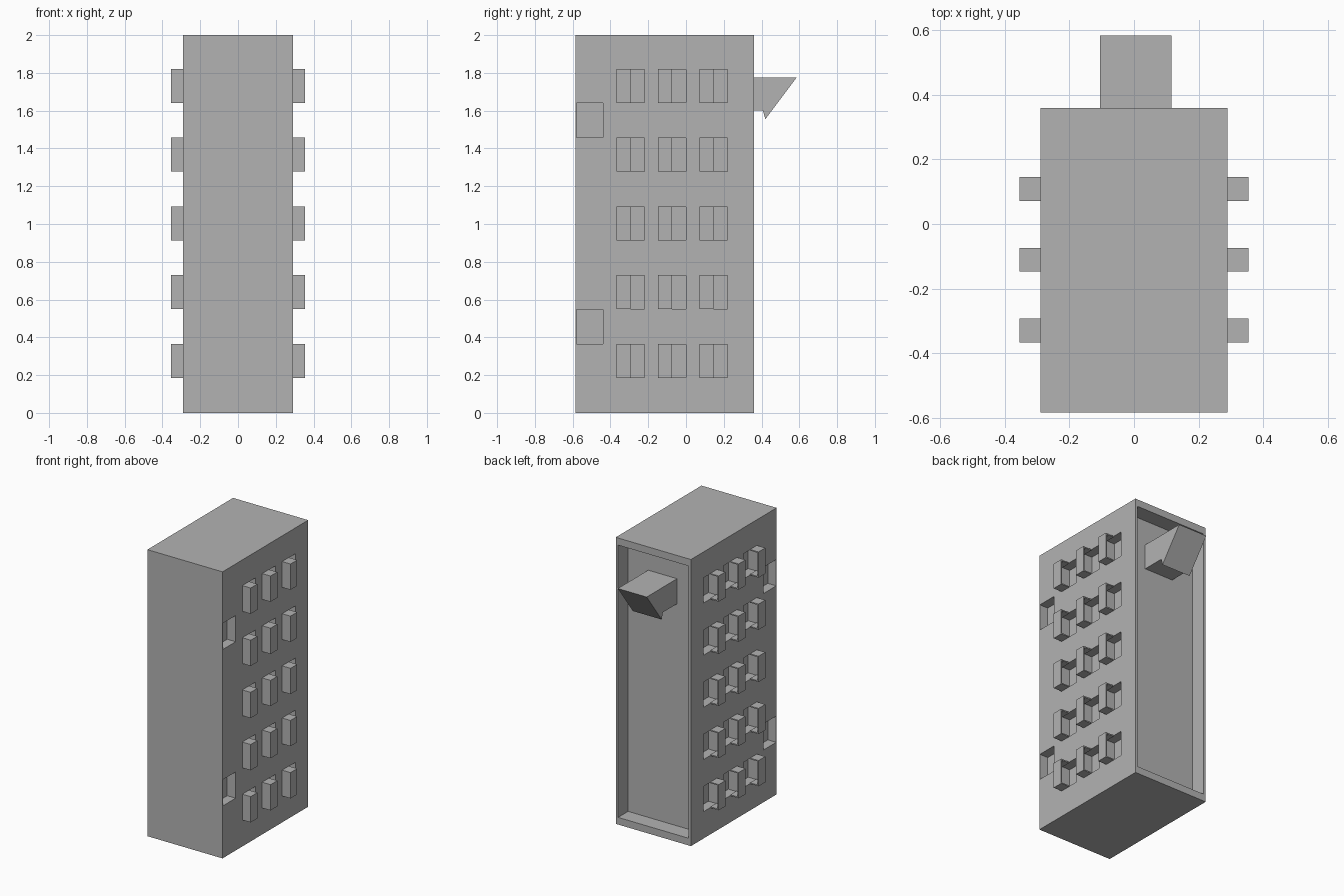
import bpy, bmesh
from mathutils import Vector

if "Cube" in bpy.data.objects:
    bpy.data.objects.remove(bpy.data.objects["Cube"])

grey = bpy.data.materials.new("plain_grey")
grey.diffuse_color = (0.45, 0.45, 0.45, 1)
grey.use_nodes = True
grey.node_tree.nodes["Principled BSDF"].inputs["Base Color"].default_value = grey.diffuse_color


def add_box(bm, lo, hi):
    lo, hi = Vector(lo), Vector(hi)
    geo = bmesh.ops.create_cube(bm, size=1)
    size, mid = hi - lo, (lo + hi) / 2
    for v in geo["verts"]:
        v.co = Vector((v.co.x * size.x, v.co.y * size.y, v.co.z * size.z)) + mid


def side_box(bm, side, x0, x1, y0, y1, z0, z1):
    a, b = sorted((side * x0, side * x1))
    add_box(bm, (a, y0, z0), (b, y1, z1))


def make(name, bm):
    bmesh.ops.recalc_face_normals(bm, faces=bm.faces)
    mesh = bpy.data.meshes.new(name)
    bm.to_mesh(mesh)
    bm.free()
    mesh.materials.append(grey)
    obj = bpy.data.objects.new(name, mesh)
    bpy.context.collection.objects.link(obj)
    return obj


W, FRONT, BACK = 0.29, -0.585, 0.36
ROWS = [0.185 + 0.364 * i for i in range(5)]
COLS = [-0.367, -0.148, 0.072]
H, HALF, DEPTH, T = 0.18, 0.074, 0.065, 0.008

# Main block
bm = bmesh.new()
add_box(bm, (-W, FRONT, 0), (W, BACK, 2))
body = make("body", bm)

# Cutter for the rear recess, the window pockets and the front corner pockets
bm = bmesh.new()
add_box(bm, (-W + 0.018, 0.25, 0.05), (W - 0.018, BACK + 0.1, 1.95))
for s in (-1, 1):
    for z in ROWS:
        for y in COLS:
            side_box(bm, s, W - DEPTH, W + 0.1, y + 0.002, y + 2 * HALF, z + 0.002, z + H - 0.002)
    for z in (0.365, 1.457):
        side_box(bm, s, W - DEPTH, W + 0.1, FRONT + 0.004, -0.44, z, z + 0.183)
cutter = make("recess_cutter", bm)
cutter.hide_render = True

mod = body.modifiers.new("recesses", "BOOLEAN")
mod.operation = "DIFFERENCE"
mod.solver = "EXACT"
mod.object = cutter
bpy.context.view_layer.objects.active = body
bpy.ops.object.modifier_apply(modifier=mod.name)
bpy.data.objects.remove(cutter)

# Hollow window hoods, open towards the back
for s, name in ((-1, "left_window_hoods"), (1, "right_window_hoods")):
    bm = bmesh.new()
    out = W + DEPTH
    for z in ROWS:
        for y in COLS:
            side_box(bm, s, out - T, out, y, y + HALF, z, z + H)
            side_box(bm, s, W, out - T, y, y + T, z, z + H)
            side_box(bm, s, W, out - T, y + T, y + HALF, z, z + T)
            side_box(bm, s, W, out - T, y + T, y + HALF, z + H - T, z + H)
    make(name, bm)

# Rear spout: side profile extruded across x
bm = bmesh.new()
profile = [(0.25, 1.775), (0.585, 1.775), (0.42, 1.555), (0.407, 1.60), (0.25, 1.60)]
face = bm.faces.new([bm.verts.new((-0.106, y, z)) for y, z in profile])
ext = bmesh.ops.extrude_face_region(bm, geom=[face])
for v in ext["geom"]:
    if isinstance(v, bmesh.types.BMVert):
        v.co.x = 0.117
make("rear_spout", bm)
